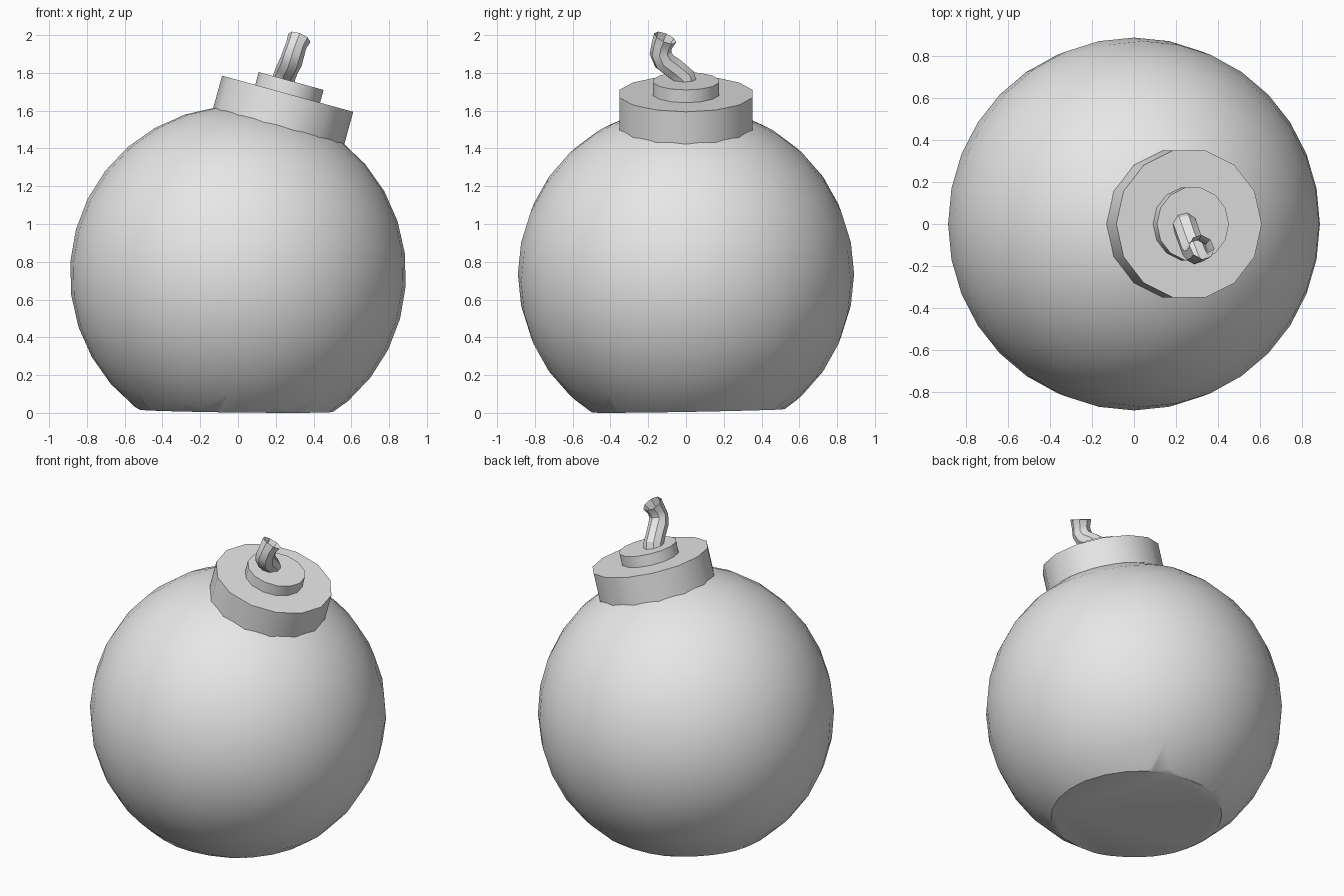
import bpy
import bmesh
import math
from mathutils import Matrix, Vector

old = bpy.data.objects.get("Cube")
if old:
    bpy.data.objects.remove(old, do_unlink=True)

GREY = (0.8, 0.8, 0.8, 1.0)
RADIUS = 0.89
CENTRE = Vector((0, 0, 0.735))
TILT = Matrix.Rotation(math.radians(15.4), 4, 'Y')

grey = bpy.data.materials.new("plain_grey")
grey.use_nodes = True
grey.diffuse_color = GREY
grey.node_tree.nodes["Principled BSDF"].inputs["Base Color"].default_value = GREY


def finish(obj):
    """Give the part its material and smooth shading with sharp corners."""
    obj.data.materials.clear()
    obj.data.materials.append(grey)
    bpy.ops.object.select_all(action='DESELECT')
    obj.select_set(True)
    bpy.context.view_layer.objects.active = obj
    bpy.ops.object.shade_smooth_by_angle(angle=math.radians(32))


def make_part(name, bm):
    mesh = bpy.data.meshes.new(name)
    bm.to_mesh(mesh)
    bm.free()
    obj = bpy.data.objects.new(name, mesh)
    bpy.context.collection.objects.link(obj)
    finish(obj)


def collar(name, radius, bottom, top):
    """Fourteen-sided disc on the tilted axis, measured from the ball centre."""
    bm = bmesh.new()
    bmesh.ops.create_cone(bm, cap_ends=True, segments=14, radius1=radius, radius2=radius,
                          depth=top - bottom)
    # Put a corner on the x axis so that flats face front and back
    corner = max(bm.verts, key=lambda v: v.co.x).co
    turn = Matrix.Rotation(-math.atan2(corner.y, corner.x), 4, 'Z')
    place = Matrix.Translation(CENTRE) @ TILT @ Matrix.Translation((0, 0, (top + bottom) / 2))
    bm.transform(place @ turn)
    make_part(name, bm)


# Round body, cut off by a slightly sloping base
bm = bmesh.new()
bmesh.ops.create_uvsphere(bm, u_segments=32, v_segments=16, radius=RADIUS)
bm.transform(Matrix.Translation(CENTRE) @ TILT)
cut = bmesh.ops.bisect_plane(bm, geom=bm.verts[:] + bm.edges[:] + bm.faces[:],
                             plane_co=(0, 0, 0.011), plane_no=(0.012, -0.018, 1),
                             clear_inner=True)
rim = [e for e in cut["geom_cut"] if isinstance(e, bmesh.types.BMEdge)]
bmesh.ops.contextual_create(bm, geom=rim)
bmesh.ops.recalc_face_normals(bm, faces=bm.faces[:])
make_part("round_body", bm)

# Stepped neck
collar("neck_collar", 0.36, 0.81, 0.99)
collar("fuse_seat", 0.178, 0.98, 1.06)

# Bent hollow fuse: point and relative thickness
path = [
    ((0.235, 0.005, 1.72), 1.0),
    ((0.245, -0.01, 1.78), 1.0),
    ((0.262, -0.06, 1.822), 0.98),
    ((0.282, -0.115, 1.862), 1.0),
    ((0.295, -0.135, 1.905), 0.97),
    ((0.308, -0.128, 1.945), 0.92),
    ((0.325, -0.11, 1.986), 1.05),
]
curve = bpy.data.curves.new("fuse", 'CURVE')
curve.dimensions = '3D'
curve.bevel_depth = 0.06
curve.bevel_resolution = 2
spline = curve.splines.new('POLY')
spline.points.add(len(path) - 1)
for point, (co, size) in zip(spline.points, path):
    point.co = (*co, 1)
    point.radius = size
fuse = bpy.data.objects.new("fuse", curve)
bpy.context.collection.objects.link(fuse)
bpy.ops.object.select_all(action='DESELECT')
fuse.select_set(True)
bpy.context.view_layer.objects.active = fuse
bpy.ops.object.convert(target='MESH')
fuse = bpy.context.view_layer.objects.active
finish(fuse)
for poly in fuse.data.polygons:
    poly.use_smooth = True
